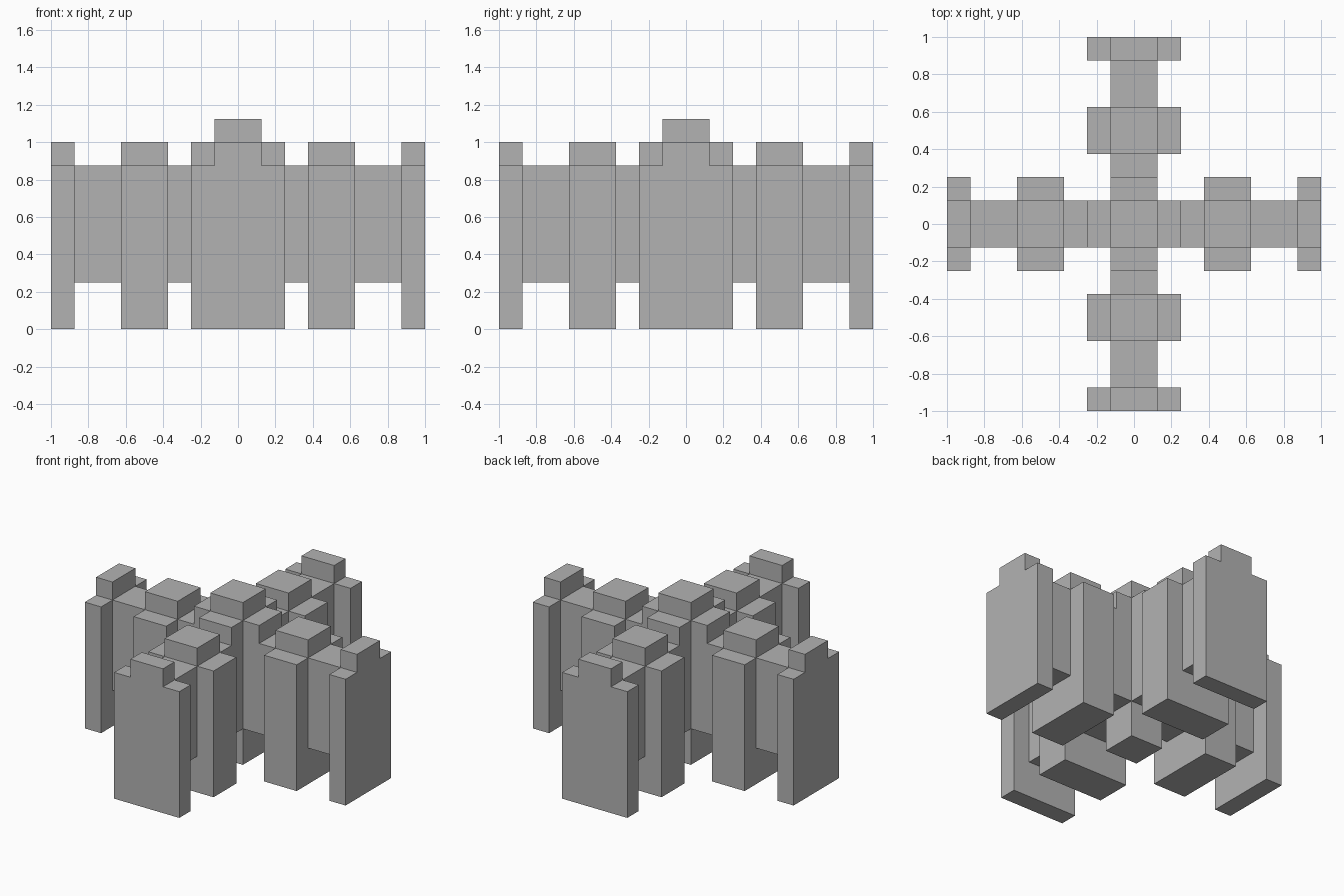
import bpy
import bmesh
from math import pi
from mathutils import Matrix, Vector

cube = bpy.data.objects.get("Cube")
if cube:
    bpy.data.objects.remove(cube, do_unlink=True)

U = 0.125            # module size
ARMS = ("left", "back", "right", "front")

stone = bpy.data.materials.new("plain grey")
stone.use_nodes = True
grey = (0.45, 0.45, 0.45, 1)
stone.diffuse_color = grey
stone.node_tree.nodes["Principled BSDF"].inputs["Base Color"].default_value = grey


def extrude_profile(name, points, offset, turn):
    """Extrude a closed outline (in modules) along offset, then turn it about z."""
    bm = bmesh.new()
    face = bm.faces.new([bm.verts.new(Vector(p) * U) for p in points])
    result = bmesh.ops.extrude_face_region(bm, geom=[face], use_keep_orig=True)
    moved = [g for g in result["geom"] if isinstance(g, bmesh.types.BMVert)]
    bmesh.ops.translate(bm, verts=moved, vec=Vector(offset) * U)
    bmesh.ops.rotate(bm, verts=bm.verts, cent=(0, 0, 0),
                     matrix=Matrix.Rotation(turn, 3, "Z"))
    bmesh.ops.recalc_face_normals(bm, faces=bm.faces)
    mesh = bpy.data.meshes.new(name)
    bm.to_mesh(mesh)
    bm.free()
    mesh.materials.append(stone)
    obj = bpy.data.objects.new(name, mesh)
    bpy.context.collection.objects.link(obj)
    return obj


def stepped_post(name, x, width, turn):
    """Wide slab with a narrower raised block along its top."""
    outline = [(-2, 0), (2, 0), (2, 7), (1, 7), (1, 8), (-1, 8), (-1, 7), (-2, 7)]
    extrude_profile(name, [(x, y, z) for y, z in outline], (width, 0, 0), turn)


def wall(name, outline, turn):
    """Wall panel drawn from the side and given its thickness."""
    extrude_profile(name, [(x, -1, z) for x, z in outline], (0, 2, 0), turn)


# Centre column
extrude_profile("centre_column", [(-1, -1, 0), (1, -1, 0), (1, 1, 0), (-1, 1, 0)],
                (0, 0, 9), 0)

# Four identical arms
for i, side in enumerate(ARMS):
    turn = i * pi / 2
    wall(side + "_inner_wall",
         [(1, 2), (3, 2), (3, 7), (2, 7), (2, 8), (1, 8)], turn)
    stepped_post(side + "_middle_post", 3, 2, turn)
    wall(side + "_outer_wall", [(5, 2), (7, 2), (7, 7), (5, 7)], turn)
    stepped_post(side + "_end_post", 7, 1, turn)
